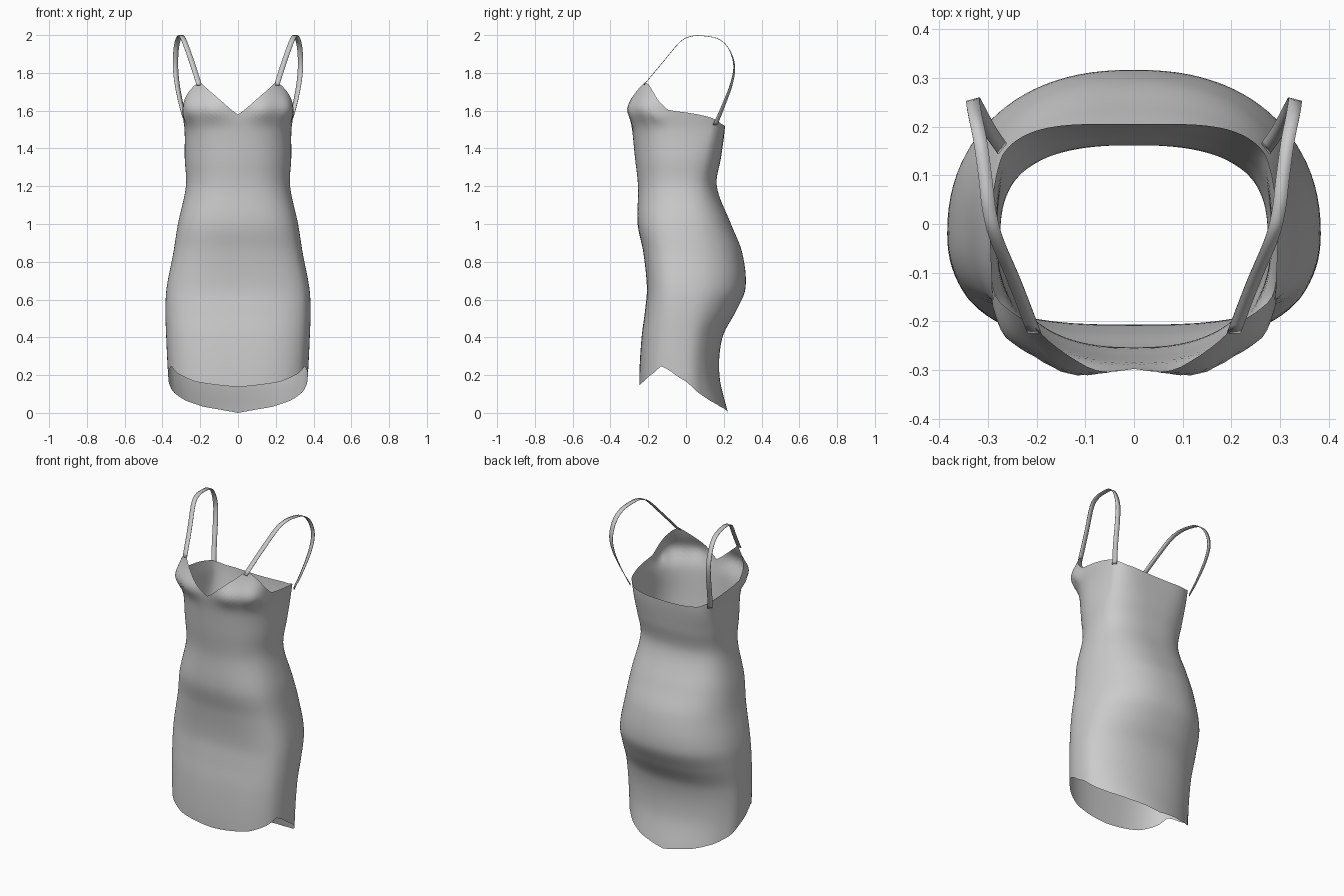
import bpy, bmesh, math
from mathutils import Vector

if "Cube" in bpy.data.objects:
    bpy.data.objects.remove(bpy.data.objects["Cube"])


def curve(keys, t, col=1):
    """Smooth interpolation of column col over rising keys."""
    n = len(keys)
    if t <= keys[0][0]:
        return keys[0][col]
    if t >= keys[-1][0]:
        return keys[-1][col]
    i = next(k for k in range(n - 1) if keys[k + 1][0] >= t)

    def slope(k):
        a, b = keys[max(k - 1, 0)], keys[min(k + 1, n - 1)]
        return (b[col] - a[col]) / (b[0] - a[0])
    h = keys[i + 1][0] - keys[i][0]
    u = (t - keys[i][0]) / h
    return ((2*u**3 - 3*u*u + 1) * keys[i][col] + (u**3 - 2*u*u + u) * h * slope(i)
            + (3*u*u - 2*u**3) * keys[i + 1][col] + (u**3 - u*u) * h * slope(i + 1))


def linear(keys, t):
    for (a, p), (b, q) in zip(keys, keys[1:]):
        if t <= b:
            return p + (q - p) * (t - a) / (b - a)
    return keys[-1][1]


# Body sections: z, half width, front y, back y, back squareness, front squareness
BODY = [
    (0.00, 0.355, -0.245, 0.222, 2.0, 2.8), (0.20, 0.370, -0.247, 0.177, 2.1, 2.8),
    (0.40, 0.380, -0.235, 0.193, 2.2, 2.8), (0.54, 0.384, -0.217, 0.265, 2.25, 2.8),
    (0.66, 0.378, -0.207, 0.315, 2.3, 2.8), (0.85, 0.342, -0.226, 0.297, 2.3, 2.7),
    (1.00, 0.318, -0.256, 0.238, 2.4, 2.6), (1.20, 0.276, -0.254, 0.163, 2.6, 2.4),
    (1.35, 0.282, -0.270, 0.185, 3.0, 2.35), (1.50, 0.283, -0.285, 0.205, 4.0, 2.4),
    (1.60, 0.296, -0.297, 0.207, 4.0, 2.4), (1.68, 0.294, -0.287, 0.207, 4.0, 2.4),
    (1.76, 0.278, -0.268, 0.207, 4.0, 2.4),
]
# Edge heights by angle from the front centre
NECK = [(0, 1.58), (10, 1.635), (20, 1.68), (30, 1.715), (41.25, 1.75), (50, 1.738),
        (60, 1.698), (78, 1.605), (95, 1.588), (120, 1.56), (145, 1.53), (180, 1.515)]
HEM = [(0, 0.138), (30, 0.165), (55, 0.21), (68, 0.248), (78, 0.225), (90, 0.178),
       (110, 0.112), (130, 0.065), (150, 0.032), (165, 0.017), (180, 0.0)]


def body_point(phi, z):
    hw, yf, yb, nb, nf = (curve(BODY, z, c) for c in (1, 2, 3, 4, 5))
    a = math.radians(phi)
    c, s = math.cos(a), abs(math.sin(a))
    blend = min(1, abs(2 * c))
    n = 2.4 + ((nf if c > 0 else nb) - 2.4) * blend
    x = hw * s ** (2 / n)
    yc = -0.02
    d = abs(c) ** (2 / n)
    y = yc + (yf - yc) * d if c > 0 else yc + (yb - yc) * d
    # bust cups, pushed out at the corners, with gathers beside each cup
    if c > 0:
        y -= 0.030 * math.exp(-((x - 0.145) / 0.09) ** 2 - ((z - 1.605) / 0.06) ** 2)
        corner = math.exp(-((phi - 55) / 15) ** 2 - ((z - 1.61) / 0.07) ** 2)
        x += 0.020 * corner
        y -= 0.022 * corner
        fold = math.exp(-((phi - 68) / 8) ** 2 - ((z - 1.57) / 0.035) ** 2)
        x += 0.008 * fold
        y -= 0.014 * fold * math.sin(phi * 0.4)
    return Vector((x, y, z))


def make_object(name, bm):
    bmesh.ops.remove_doubles(bm, verts=bm.verts[:], dist=0.0003)
    bmesh.ops.recalc_face_normals(bm, faces=bm.faces[:])
    for f in bm.faces:
        f.smooth = True
    me = bpy.data.meshes.new(name)
    bm.to_mesh(me)
    bm.free()
    ob = bpy.data.objects.new(name, me)
    bpy.context.collection.objects.link(ob)
    return ob


def add_grid(bm, rows):
    vs = [[bm.verts.new(p) for p in r] for r in rows]
    for r, q in zip(vs, vs[1:]):
        for i in range(len(r) - 1):
            bm.faces.new((r[i], r[i + 1], q[i + 1], q[i]))


# Dress body: both halves lofted from hem to neckline
COLS, ROWS = 48, 64
bm = bmesh.new()
for side in (1, -1):
    grid = []
    for i in range(COLS + 1):
        phi = 180 * i / COLS
        lo, hi = linear(HEM, phi), linear(NECK, phi)
        col = []
        for j in range(ROWS + 1):
            p = body_point(phi, lo + (hi - lo) * j / ROWS)
            col.append(Vector((p.x * side, p.y, p.z)))
        grid.append(col)
    add_grid(bm, grid)
make_object("dress_body", bm)

# Shoulder straps: flat ribbons from cup peak over to the back edge
PATH = [(0.205, -0.224, 1.735), (0.245, -0.12, 1.86), (0.283, -0.03, 1.965),
        (0.298, 0.03, 1.994), (0.305, 0.09, 1.996), (0.316, 0.17, 1.98),
        (0.327, 0.225, 1.93), (0.331, 0.255, 1.84), (0.322, 0.24, 1.74),
        (0.298, 0.195, 1.62), (0.271, 0.155, 1.525)]
keys = [(i, *p) for i, p in enumerate(PATH)]
for side, label in ((1, "left"), (-1, "right")):
    bm = bmesh.new()
    edges = ([], [])
    for k in range(61):
        t = k / 60 * (len(PATH) - 1)
        p = Vector([curve(keys, t, c) for c in (1, 2, 3)])
        turn = 0.9 * max(0, (t - 6) / 4)
        w = Vector((math.cos(turn), -math.sin(turn), 0)) * 0.014
        for e, q in zip(edges, (p - w, p + w)):
            e.append(Vector((q.x * side, q.y, q.z)))
    add_grid(bm, edges)
    ob = make_object(label + "_shoulder_strap", bm)
    mod = ob.modifiers.new("thickness", 'SOLIDIFY')
    mod.thickness = 0.003
    mod.offset = 0
